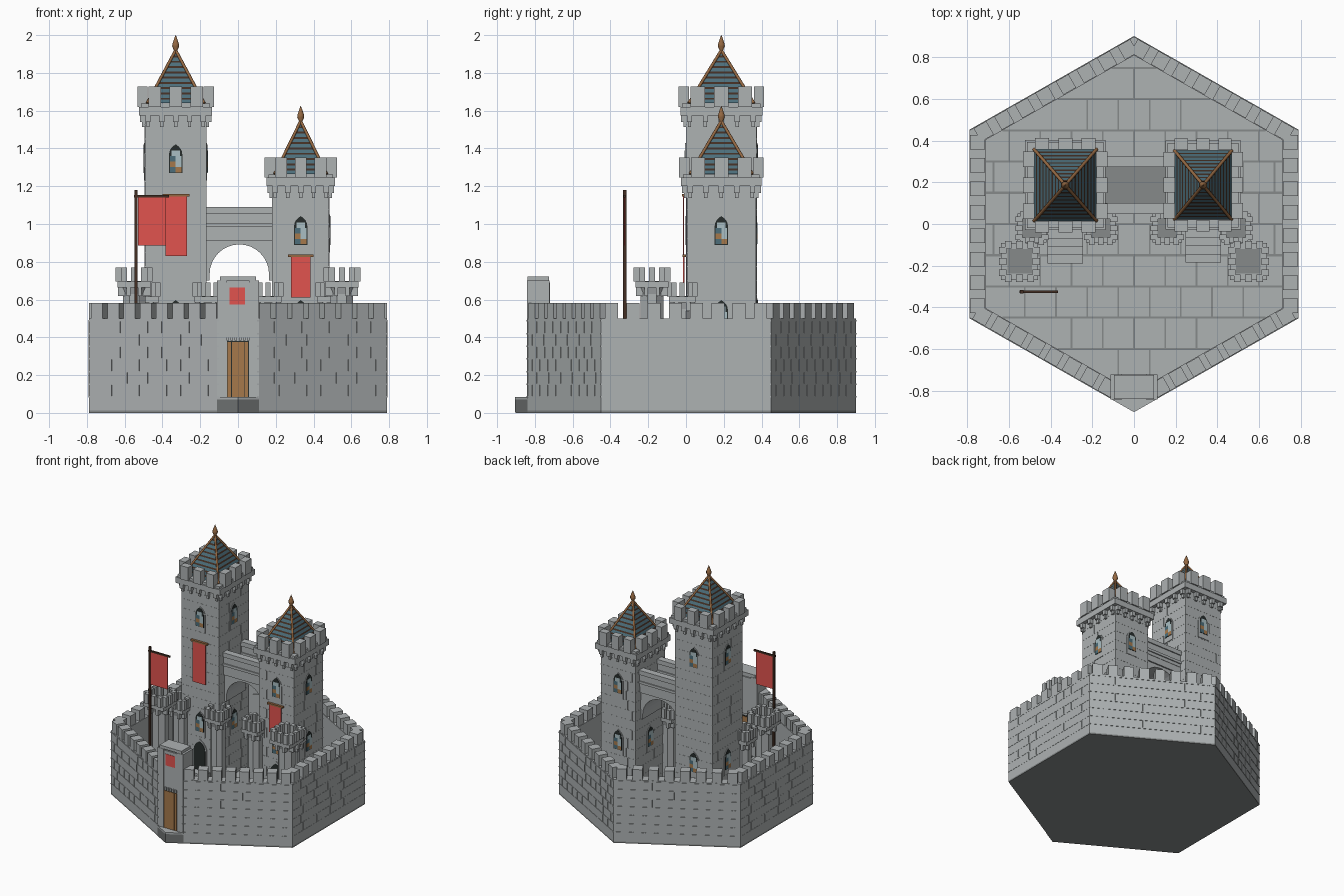
import bpy, bmesh, math
from mathutils import Matrix, Vector

if "Cube" in bpy.data.objects:
    bpy.data.objects.remove(bpy.data.objects["Cube"])


def material(name, *rgb):
    m = bpy.data.materials.new(name)
    m.use_nodes = True
    m.diffuse_color = (*rgb, 1)
    m.node_tree.nodes["Principled BSDF"].inputs["Base Color"].default_value = (*rgb, 1)
    return m


STONE = material("grey_stone", .42, .445, .45)
STEP = material("dark_stone", .16, .17, .17)
PAVING = material("shaded_stone", .24, .255, .255)
TILE = material("blue_roof", .072, .155, .195)
BATTEN = material("dark_brown_wood", .055, .027, .016)
COPPER = material("copper", .3, .14, .055)
RED = material("red_cloth", .75, .088, .078)
WOOD = material("door_wood", .38, .19, .07)
DARK = material("dark_opening", .02, .026, .025)
PALE = material("pale_glass", .4, .52, .55)
I = Matrix.Identity(4)


def make(name, bm, *mats):
    bmesh.ops.recalc_face_normals(bm, faces=bm.faces)
    me = bpy.data.meshes.new(name)
    bm.to_mesh(me)
    bm.free()
    for m in mats:
        me.materials.append(m)
    ob = bpy.data.objects.new(name, me)
    bpy.context.scene.collection.objects.link(ob)
    return ob


def box(bm, lo, hi, M=I, mat=0):
    lo, hi = Vector(lo), Vector(hi)
    T = M @ Matrix.Translation((lo + hi) / 2) @ Matrix.Diagonal((*(hi - lo), 1))
    for v in bmesh.ops.create_cube(bm, size=1, matrix=T)["verts"]:
        for f in v.link_faces:
            f.material_index = mat


def loft(bm, rings, mats=None):
    """Skin rings of points and cap both ends."""
    loops = [[bm.verts.new(p) for p in r] for r in rings]
    n = len(loops[0])
    for k, (a, b) in enumerate(zip(loops, loops[1:])):
        for i in range(n):
            f = bm.faces.new((a[i], a[(i + 1) % n], b[(i + 1) % n], b[i]))
            f.material_index = mats[k] if mats else 0
    bm.faces.new(loops[0])
    bm.faces.new(loops[-1])


def prism(bm, pts, y0, y1, M=I):
    loft(bm, [[M @ Vector((u, y, z)) for u, z in pts] for y in (y0, y1)])


def slab(bm, pts, z0, z1):
    loft(bm, [[(p[0], p[1], z) for p in pts] for z in (z0, z1)])


def ngon(cx, cy, r, z):
    return [(cx + r * math.cos((k + .5) * math.pi / 4), cy + r * math.sin((k + .5) * math.pi / 4), z)
            for k in range(8)]


def side(cx, cy, hx, hy, k):
    """Frame on one side of a block: local -y points outward."""
    return (Matrix.Translation((cx, cy, 0)) @ Matrix.Rotation(k * math.pi / 2, 4, 'Z')
            @ Matrix.Translation((0, -(hx if k % 2 else hy), 0)))


def joints(bm, M, u0, u1, z0, z1, course, brick, g, t):
    rows = round((z1 - z0) / course)
    for r in range(rows + 1):
        z = z0 + r * course
        box(bm, (u0, -t, z - g), (u1, t, z + g), M)
        u = u0 + brick * (.5 + .5 * (r % 2))
        while u < u1 - .02 and r < rows:
            box(bm, (u - g, -t, z), (u + g, t, z + course), M)
            u += brick * (.8 + .4 * (r % 3 == 1))


def arch(w, z0, z1):
    zs = z1 - 1.5 * w
    curve = [(w * math.cos(a * math.pi / 8) ** .8, zs + 1.5 * w * (a / 4) ** .9) for a in range(4)]
    return [(-w, z0), (w, z0)] + curve + [(0, z1)] + [(-u, z) for u, z in reversed(curve)]


def window(name, M, z0, z1):
    bm = bmesh.new()
    prism(bm, arch(.047, z0, z1), -.004, .01, M)
    make(name + "_surround", bm, STONE)
    bm = bmesh.new()
    prism(bm, arch(.035, z0 + .04, z1 - .008), -.006, .01, M)
    make(name + "_opening", bm, DARK)
    # Leaded panes: wood tone, blue and pale, rows from the bottom up
    bm = bmesh.new()
    h = (z1 - z0 - .085) / 4
    for r, row in enumerate(((1, 0), (0, 2), (1, 2), (2, 2))):
        for c, mat in enumerate(row):
            u, z = c * .031 - .031, z0 + .043 + r * h
            inset = .008 if r == 3 else 0
            box(bm, (u + inset * (1 - c), -.0075, z), (u + .031 - inset * c, 0, z + h), M, mat)
    make(name + "_glass", bm, WOOD, TILE, PALE)


def crown(bm, cx, cy, hx, hy, z, ledge, top, depth):
    """Ledge with three merlons along each side."""
    box(bm, (cx - hx + .01, cy - hy + .01, z), (cx + hx - .01, cy + hy - .01, z + ledge))
    for k in range(4):
        M, half = side(cx, cy, hx, hy, k), (hy if k % 2 else hx)
        for i in (-1, 0, 1):
            u, w = i * half * .55, half * .165
            box(bm, (u - w, 0, z + ledge), (u + w, depth, top), M)


# Plinth, courtyard paving and hexagonal curtain wall
hexa = [Vector(p) for p in ((0, -.9), (.79, -.45), (.79, .45), (0, .9), (-.79, .45), (-.79, -.45))]
bm = bmesh.new()
slab(bm, hexa, .012, .08)
make("plinth", bm, STONE)
bm = bmesh.new()
slab(bm, hexa, 0, .012)
make("base", bm, PAVING)
tip = [(-.112, -.84), (0, -.904), (.112, -.84)]
for name, z0, z1, mat in (("gate_step", .002, .07, STEP), ("gate_step_top", .07, .083, STONE)):
    bm = bmesh.new()
    slab(bm, tip, z0, z1)
    make(name, bm, mat)
bm = bmesh.new()
for r in range(-5, 6):
    y = r * .15
    w = min(.71, (.81 - abs(y)) * 1.755)
    box(bm, (-w, y - .005, .075), (w, y + .005, .083))
    for c in range(-5, 6):
        x = c * .15 + (r % 2) * .075
        if abs(x) < min(.7, (.81 - max(abs(y), abs(y + .15))) * 1.755):
            box(bm, (x - .004, y, .075), (x + .004, y + .15, .083))
make("paving_joints", bm, PAVING)

walls, merlons, bricks = bmesh.new(), bmesh.new(), bmesh.new()
for i in range(6):
    a, b = hexa[i], hexa[(i + 1) % 6]
    a2, b2 = (a.lerp(b, .13) if i == 0 else a), (b.lerp(a, .13) if i == 5 else b)
    slab(walls, [a2, b2, b2 * .9, a2 * .9], .08, .5)
    d = b2 - a2
    mid, L = (a2 + b2) / 2, d.length
    M = Matrix.Translation((*mid, 0)) @ Matrix.Rotation(math.atan2(d.y, d.x), 4, 'Z')
    joints(bricks, M, -L / 2, L / 2, .085, .49, .067, .105, .004, .0015 if i in (1, 4) else .003)
    n = 8
    for k in range(n):
        u = (k + .5) * L / n - L / 2
        box(merlons, (u - .035, .001, .5), (u + .035, .075, .582), M)
make("curtain_wall", walls, STONE)
make("wall_merlons", merlons, STONE)
make("wall_joints", bricks, STONE)

# Gatehouse
bm = bmesh.new()
box(bm, (-.105, -.83, .08), (.105, -.73, .7))
box(bm, (-.095, -.84, .7), (.095, -.725, .722))
for s in (-1, 1):
    box(bm, (s * .085 - .027, -.842, .08), (s * .085 + .027, -.722, .7))
box(bm, (-.06, -.837, .4), (.06, -.72, .69))
for i in range(-2, 3):
    box(bm, (i * .022 - .007, -.841, .38), (i * .022 + .007, -.83, .405))
make("gatehouse", bm, STONE)
bm = bmesh.new()
for y in (-.833, -.729):
    box(bm, (-.058, y - .002, .08), (.058, y + .002, .382))
make("gate_recess", bm, DARK)
bm = bmesh.new()
for y in (-.836, -.726):
    for x0, x1 in ((-.056, -.036), (-.033, .032), (.035, .053)):
        box(bm, (x0, y - .003, .08), (x1, y + .003, .375))
make("gate_doors", bm, WOOD)
bm = bmesh.new()
box(bm, (-.045, -.8395, .575), (.038, -.835, .665))
make("gate_emblem", bm, RED)


def tower(name, cx, hx, hy, top, roof_hx, roof_hy, win):
    cy, crown_z = .187, top - .055
    bm = bmesh.new()
    box(bm, (cx - hx, cy - hy, .08), (cx + hx, cy + hy, top))
    make(name + "_body", bm, STONE)
    bm = bmesh.new()
    crown(bm, cx, cy, hx + .04, hy + .04, crown_z, .045, top + .097, .055)
    box(bm, (cx - hx - .02, cy - hy - .02, crown_z), (cx + hx + .02, cy + hy + .02, top + .008))
    for k in range(4):
        M, half = side(cx, cy, hx, hy, k), (hy if k % 2 else hx)
        for i in range(-2, 3):
            u = i * half * .45
            box(bm, (u - .014, -.026, crown_z - .035), (u + .014, .01, crown_z), M)
            box(bm, (u - .009, -.014, crown_z - .062), (u + .009, .01, crown_z - .03), M)
    make(name + "_parapet", bm, STONE)
    # Masonry joints and windows all round
    bm = bmesh.new()
    for k in range(4):
        M, half = side(cx, cy, hx, hy, k), (hy if k % 2 else hx)
        joints(bm, M, -half, half, .1, crown_z - .06, .075, .13, .0015, .001)
        window(f"{name}_upper_window_{k}", M, win, win + .2)
        window(f"{name}_lower_window_{k}", M, .405, .605)
    make(name + "_joints", bm, STONE)
    # Door and steps
    M = side(cx, cy, hx, hy, 0)
    bm = bmesh.new()
    prism(bm, arch(.062, .08, .385), -.006, .01, M)
    make(name + "_door_surround", bm, STONE)
    bm = bmesh.new()
    prism(bm, arch(.05, .08, .37), -.009, .01, M)
    make(name + "_doorway", bm, DARK)
    bm = bmesh.new()
    for i in range(4):
        box(bm, (-.085, -.19 + i * .04, .08), (.085, 0, .096 + i * .016), M)
    make(name + "_steps", bm, STONE)
    # Battened pyramid roof with ridges and finial
    z0, apex, n = top + .01, top + .29, 10
    levels, mats = [0], []
    for i in range(n):
        levels += [(i + .64) / n, min((i + 1) / n, .985)]
        mats += [0, 1]
    bm = bmesh.new()
    loft(bm, [[(cx + sx * roof_hx * (1 - t), cy + sy * roof_hy * (1 - t), z0 + (apex - z0) * t)
               for sx, sy in ((-1, -1), (1, -1), (1, 1), (-1, 1))] for t in levels], mats)
    make(name + "_roof", bm, TILE, BATTEN)
    bm = bmesh.new()
    for sx in (-1, 1):
        for sy in (-1, 1):
            a, b = Vector((cx + sx * roof_hx, cy + sy * roof_hy, z0)), Vector((cx, cy, apex))
            M = Matrix.Translation((a + b) / 2) @ (b - a).to_track_quat('Z', 'Y').to_matrix().to_4x4()
            bmesh.ops.create_cone(bm, cap_ends=True, segments=8, radius1=.008, radius2=.008,
                                  depth=(b - a).length, matrix=M)
    prof = [(.013, -.02), (.01, 0), (.02, .02), (.019, .032), (.009, .06), (.001, .08)]
    loft(bm, [ngon(cx, cy, r, apex + h) for r, h in prof])
    for f in bm.faces:
        f.smooth = len(f.verts) == 4
    make(name + "_ridges_and_finial", bm, COPPER)


tower("tall_tower", -.33, .163, .187, 1.63, .15, .172, 1.23)
tower("short_tower", .332, .151, .183, 1.255, .137, .165, .85)

# Turrets flanking the towers
for x, y, h, body, top in [(s * x, y, h, b, t) for s in (-1, 1) for x, y, h, b, t in
                           ((.55, -.18, .098, .065, .77), (.49, -.02, .08, .055, .69), (.16, -.02, .08, .055, .69))]:
    name = ("right" if x < 0 else "left") + ("_corner" if h > .09 else "_outer" if abs(x) > .3 else "_inner")
    bm = bmesh.new()
    loft(bm, [ngon(x, y, r, z) for r, z in ((body, .08), (body, top - .14), (body * 1.2, top - .1))])
    crown(bm, x, y, h, h, top - .105, .03, top, .035)
    for k in range(4):
        for i in (-1, 1):
            box(bm, (i * .03 - .01, .012, top - .15), (i * .03 + .01, .05, top - .1), side(x, y, h, h, k))
    make(name + "_turret", bm, STONE)
    bm = bmesh.new()
    box(bm, (x - h * .6, y - h * .6, top - .08), (x + h * .6, y + h * .6, top - .071))
    make(name + "_turret_floor", bm, PAVING)

# Bridge between the towers, carried on an arch
bm = bmesh.new()
box(bm, (-.17, .06, .91), (.185, .315, .965))
for y in (.075, .3):
    box(bm, (-.17, y - .018, .96), (.185, y + .018, 1.06))
    box(bm, (-.17, y - .026, 1.055), (.185, y + .026, 1.09))
    box(bm, (-.17, y - .026, .985), (.185, y + .026, 1.005))
arc = [(.007 + .157 * math.cos(a * math.pi / 16), .735 + .157 * math.sin(a * math.pi / 16)) for a in range(17)]
prism(bm, [(-.17, .7), (-.17, .915), (.185, .915), (.185, .7), (.164, .7)] + arc + [(-.15, .7)], .07, .305)
make("bridge", bm, STONE)
bm = bmesh.new()
box(bm, (-.165, .095, .96), (.18, .28, .969))
make("bridge_walkway", bm, PAVING)

# Banners on the towers, flag and its pole
cloth, rods, pole = bmesh.new(), bmesh.new(), bmesh.new()
for x0, x1, z0, z1, y in ((-.385, -.27, .83, 1.145, -.014), (.28, .385, .61, .825, -.012)):
    box(cloth, (x0, y - .003, z0), (x1, y + .003, z1))
    box(rods, (x0 - .014, y - .007, z1), (x1 + .014, y + .012, z1 + .013))
box(cloth, (-.53, -.328, .885), (-.382, -.322, 1.14))
box(pole, (-.547, -.334, .08), (-.531, -.316, 1.18))
box(pole, (-.55, -.331, 1.14), (-.365, -.319, 1.153))
make("banners_and_flag", cloth, RED)
make("banner_rods", rods, COPPER)
make("flag_pole", pole, BATTEN)
